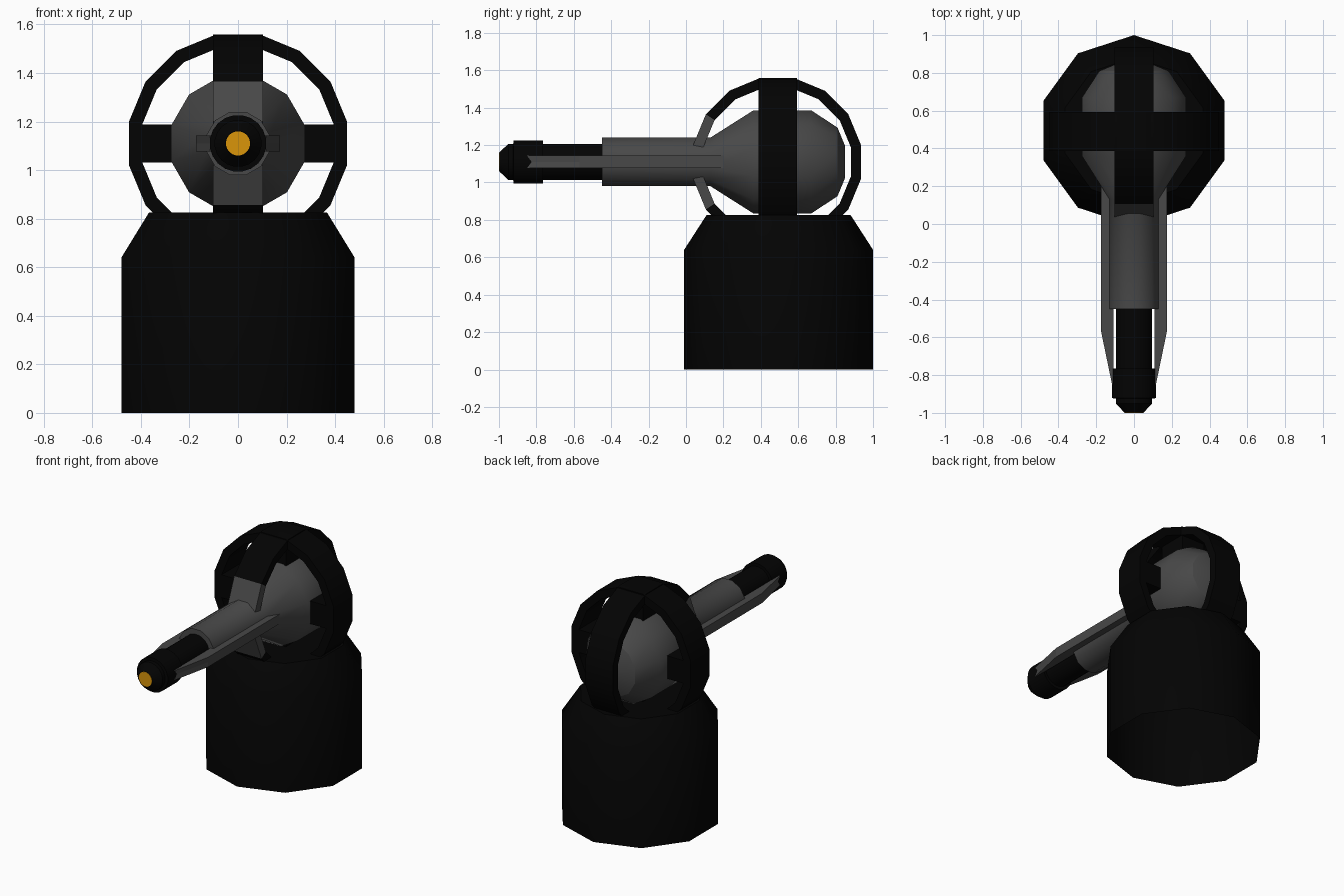
import bpy, bmesh
from math import sin, cos, pi, radians
from mathutils import Matrix

if "Cube" in bpy.data.objects:
    bpy.data.objects.remove(bpy.data.objects["Cube"])

CY, CZ = 0.49, 1.11   # centre of the gimbal


def material(name, rgb):
    m = bpy.data.materials.new(name)
    m.diffuse_color = (*rgb, 1)
    m.use_nodes = True
    m.node_tree.nodes["Principled BSDF"].inputs["Base Color"].default_value = m.diffuse_color
    return m


DARK = material("dark_metal", (0.001, 0.001, 0.001))
GREY = material("grey_metal", (0.065, 0.065, 0.065))
AMBER = material("amber", (0.7, 0.3, 0.003))


def finish(name, bm, mats, smooth=None):
    bmesh.ops.recalc_face_normals(bm, faces=bm.faces)
    me = bpy.data.meshes.new(name)
    bm.to_mesh(me)
    bm.free()
    for m in mats:
        me.materials.append(m)
    ob = bpy.data.objects.new(name, me)
    bpy.context.collection.objects.link(ob)
    if smooth:
        bpy.ops.object.select_all(action='DESELECT')
        bpy.context.view_layer.objects.active = ob
        ob.select_set(True)
        bpy.ops.object.shade_smooth_by_angle(angle=radians(smooth))
    return ob


def lathe(name, profile, sides, phase, place, mat, smooth=None, start_cap=True):
    """Turned solid from (radius, height) points; place(x, y, h) sets the axis."""
    bm = bmesh.new()
    rings = []
    for r, h in profile:
        angles = [phase + 2 * pi * i / sides for i in range(sides)]
        rings.append([bm.verts.new(place(r * cos(a), r * sin(a), h)) for a in angles])
    for lo, hi in zip(rings, rings[1:]):
        for i in range(sides):
            j = (i + 1) % sides
            bm.faces.new((lo[i], lo[j], hi[j], hi[i]))
    if start_cap:
        bm.faces.new(rings[0])
    bm.faces.new(rings[-1])
    return finish(name, bm, [mat], smooth)


def upright(x, y, h):
    return (x, y + 0.495, h)


def along_y(x, z, h):
    return (x, h, z + CZ)


def band(name, place, segments, half_width, mat):
    """Flat-sided hoop of 16 segments (or part of it)."""
    bm = bmesh.new()
    sections = []
    for i in range(segments[0], segments[1] + 1):
        a = (i - 0.5) * pi / 8
        sections.append([bm.verts.new(place(r * cos(a), r * sin(a), w)) for r, w in
                         ((0.458, -half_width), (0.458, half_width),
                          (0.402, half_width), (0.402, -half_width))])
    closed = segments[1] - segments[0] == 16
    if closed:
        for v in sections.pop():
            bm.verts.remove(v)
    else:
        bm.faces.new(sections[0])
        bm.faces.new(sections[-1])
    n = len(sections)
    for i in range(n if closed else n - 1):
        p, q = sections[i], sections[(i + 1) % n]
        for k in range(4):
            m = (k + 1) % 4
            bm.faces.new((p[k], p[m], q[m], q[k]))
    return finish(name, bm, [mat], 40)


def box(name, lo, hi, mat):
    bm = bmesh.new()
    size = [b - a for a, b in zip(lo, hi)]
    mid = [(a + b) / 2 for a, b in zip(lo, hi)]
    bmesh.ops.create_cube(bm, size=1, matrix=Matrix.Translation(mid) @ Matrix.Diagonal((*size, 1)))
    return finish(name, bm, [mat])


# Ten-sided pedestal with chamfered shoulder, hollow underneath
lathe("pedestal", [(0.505, 0), (0.505, 0.64), (0.385, 0.826)], 10, pi / 2, upright, DARK, 40,
      start_cap=False)

# Round housing tapering into the outer barrel
lathe("housing", [(0.134, -0.45), (0.134, 0.13), (0.285, 0.36), (0.285, 0.67),
                  (0.19, 0.81), (0.09, 0.85)], 12, pi / 12, along_y, GREY, 34.1)

# Inner barrel, muzzle and lens
lathe("inner_barrel", [(0.097, -0.44), (0.097, -0.77)], 20, pi / 20, along_y, DARK, 32)
lathe("muzzle", [(0.117, -0.765), (0.117, -0.922), (0.097, -0.924), (0.097, -0.95),
                 (0.052, -0.998)], 20, pi / 20, along_y, DARK, 32)
lathe("muzzle_lens", [(0.05, -0.99), (0.05, -1.0)], 20, pi / 20, along_y, AMBER)

# Crossed hoops: one across, one front to back with an opening for the barrel
band("cross_hoop", lambda u, v, w: (u, CY + w, CZ + v), (0, 16), 0.103, DARK)


def fore_aft(u, v, w):
    return (w, CY - 0.003 - u, CZ + v)


band("fore_aft_hoop", fore_aft, (2, 15), 0.103, DARK)
band("upper_hoop_end", fore_aft, (1, 2), 0.103, GREY)
band("lower_hoop_end", fore_aft, (15, 16), 0.103, GREY)

# Struts joining the housing to the hoops
for side, s in (("left", -1), ("right", 1)):
    xs = sorted((s * 0.25, s * 0.41))
    box(side + "_strut", (xs[0], CY - 0.103, CZ - 0.078), (xs[1], CY + 0.103, CZ + 0.078), DARK)
box("top_strut", (-0.09, CY - 0.103, CZ + 0.25), (0.09, CY + 0.103, CZ + 0.41), DARK)
box("bottom_strut", (-0.09, CY - 0.103, CZ - 0.41), (0.09, CY + 0.103, CZ - 0.25), DARK)

# Tapered side rails along the barrel, with a V notch at the tip
for side, s in (("left", -1), ("right", 1)):
    bm = bmesh.new()
    outline = [(0.108, 0.21), (0.174, 0.21), (0.174, -0.57), (0.116, -0.85), (0.108, -0.85)]
    layers = []
    for dz, pull in ((-0.033, 0), (0, 0.025), (0.033, 0)):
        layers.append([bm.verts.new((s * x, y + (pull if y < -0.8 else 0), CZ + dz))
                       for x, y in outline])
    for lo, hi in zip(layers, layers[1:]):
        for i in range(5):
            j = (i + 1) % 5
            bm.faces.new((lo[i], lo[j], hi[j], hi[i]))
    bm.faces.new(layers[0])
    bm.faces.new(layers[-1])
    finish(side + "_rail", bm, [GREY])
